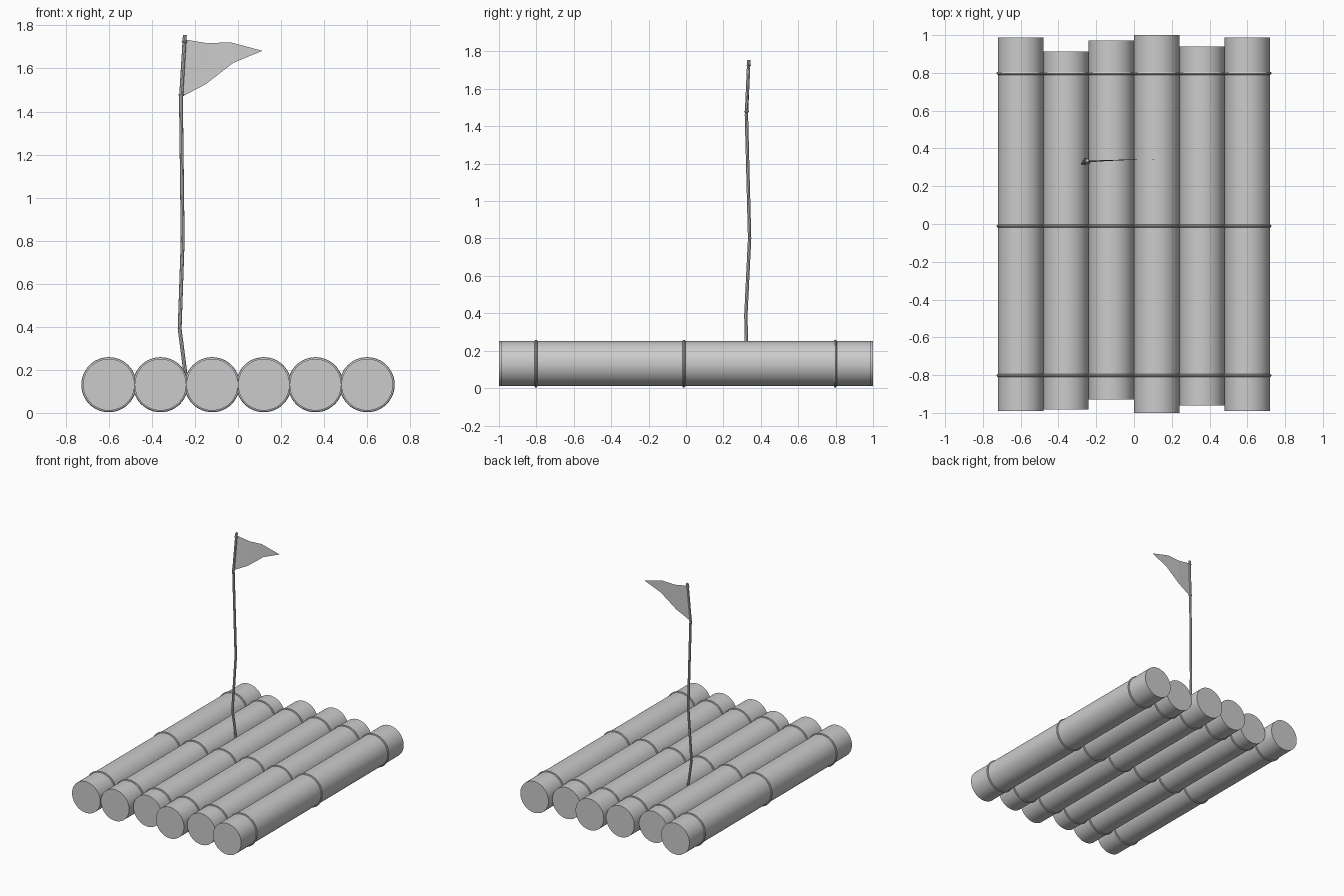
import bpy, bmesh, math
from mathutils import Vector

if "Cube" in bpy.data.objects:
    bpy.data.objects.remove(bpy.data.objects["Cube"])

LOG_R, LOG_Z, ROPE_R = 0.12, 0.131, 0.008


def smooth(ob):
    bpy.ops.object.select_all(action='DESELECT')
    ob.select_set(True)
    bpy.context.view_layer.objects.active = ob
    bpy.ops.object.shade_smooth_by_angle(angle=math.radians(35))


def tube(name, pts, radius, sides=8):
    """Straight-segment round tube through pts, capped at both ends."""
    bm = bmesh.new()
    rings = []
    for p in pts:
        rings.append([bm.verts.new((p[0] + radius * math.cos(a), p[1] + radius * math.sin(a), p[2]))
                      for a in (2 * math.pi * i / sides for i in range(sides))])
    for lo, hi in zip(rings, rings[1:]):
        for i in range(sides):
            j = (i + 1) % sides
            bm.faces.new((lo[i], lo[j], hi[j], hi[i]))
    bm.faces.new(rings[0][::-1])
    bm.faces.new(rings[-1])
    me = bpy.data.meshes.new(name)
    bm.to_mesh(me)
    bm.free()
    ob = bpy.data.objects.new(name, me)
    bpy.context.collection.objects.link(ob)
    smooth(ob)


def ring(name, loc, major, minor, rot=(0, 0, 0), seg=48):
    bpy.ops.mesh.primitive_torus_add(location=loc, rotation=rot, major_radius=major,
                                     minor_radius=minor, major_segments=seg, minor_segments=8)
    ob = bpy.context.object
    ob.name = name
    smooth(ob)


# Logs with uneven ends, each bound by three rope rings
ends = [(-0.99, 0.987), (-0.982, 0.913), (-0.93, 0.972),
        (-1.0, 1.0), (-0.96, 0.94), (-0.99, 0.987)]
for i, (y0, y1) in enumerate(ends):
    x = -0.6 + 0.24 * i
    bpy.ops.mesh.primitive_cylinder_add(vertices=48, radius=LOG_R, depth=y1 - y0,
                                        location=(x, (y0 + y1) / 2, LOG_Z),
                                        rotation=(math.pi / 2, 0, 0))
    log = bpy.context.object
    log.name = f"log_{i + 1}"
    smooth(log)
    for k, y in enumerate((-0.802, -0.011, 0.798)):
        ring(f"rope_ring_{i + 1}_{k + 1}", (x, y, LOG_Z), LOG_R, ROPE_R, (math.pi / 2, 0, 0))

# Crooked mast wedged between the second and third logs
mast = [(-0.24, 0.325, 0.15), (-0.271, 0.32, 0.39), (-0.257, 0.34, 0.8),
        (-0.265, 0.323, 1.46), (-0.247, 0.336, 1.755)]
tube("mast", mast, 0.009)

# Ties holding the flag to the mast
lo, hi = Vector(mast[3]), Vector(mast[4])
for name, z in (("lower_flag_tie", 1.478), ("upper_flag_tie", 1.725)):
    ring(name, lo.lerp(hi, (z - lo.z) / (hi.z - lo.z)), 0.009, 0.004, seg=12)

# Ragged pennant, a thin sheet
upper = [(-0.248, 0.335, 1.735), (-0.14, 0.339, 1.717), (-0.037, 0.341, 1.722)]
tip = (0.113, 0.343, 1.682)
lower = [(-0.262, 0.325, 1.468), (-0.15, 0.333, 1.527), (-0.022, 0.339, 1.626)]
me = bpy.data.meshes.new("flag")
me.from_pydata(upper + lower + [tip], [], [(0, 3, 4, 1), (1, 4, 5, 2), (2, 5, 6)])
flag = bpy.data.objects.new("flag", me)
bpy.context.collection.objects.link(flag)
